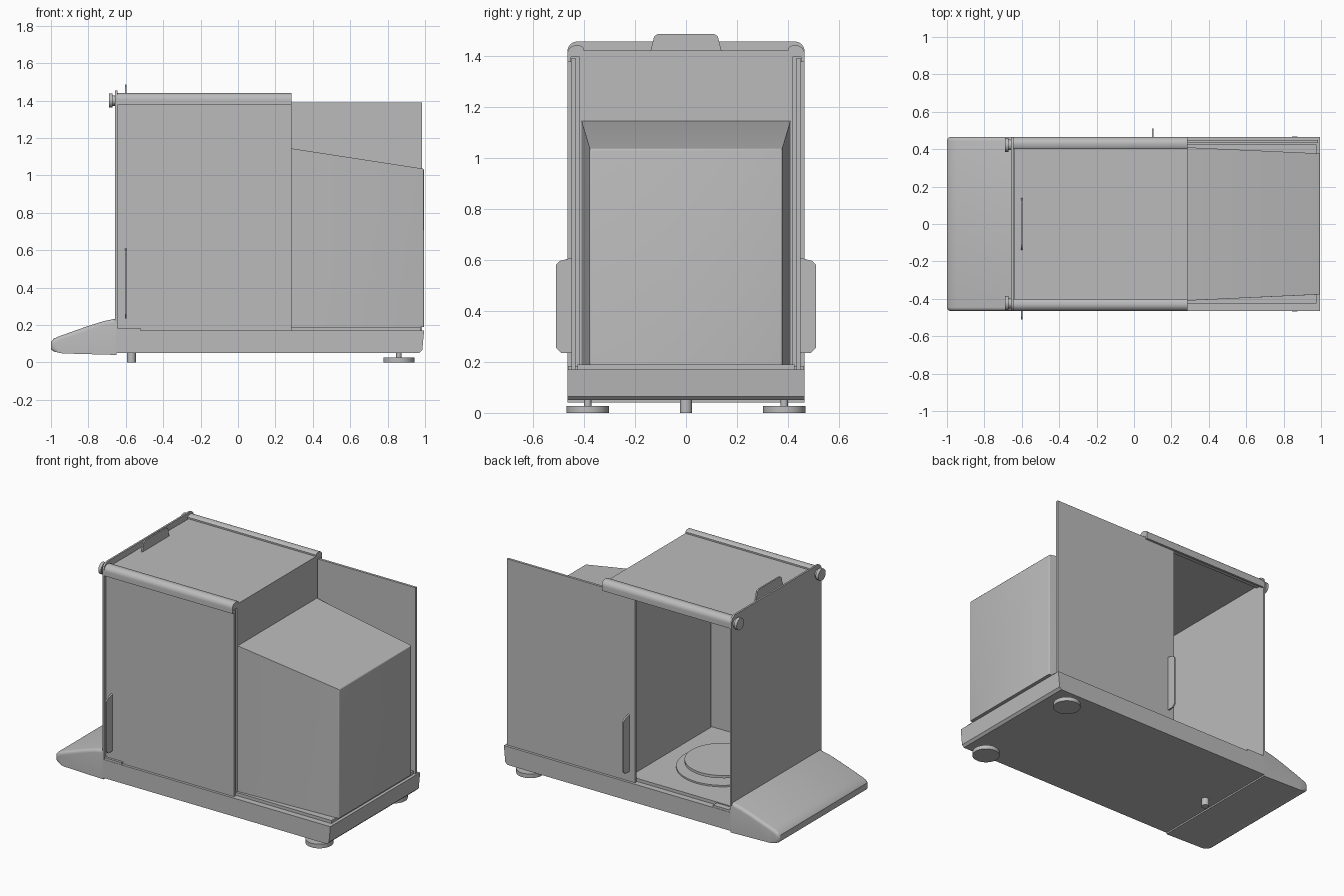
import bpy
import bmesh
import math
from mathutils import Matrix

cube = bpy.data.objects.get("Cube")
if cube:
    bpy.data.objects.remove(cube, do_unlink=True)

GREY = bpy.data.materials.new("plain_grey")
GREY.use_nodes = True
GREY.diffuse_color = (0.5, 0.5, 0.5, 1)
GREY.node_tree.nodes["Principled BSDF"].inputs["Base Color"].default_value = (0.5, 0.5, 0.5, 1)


def finish(name, bm, smooth=False):
    bmesh.ops.recalc_face_normals(bm, faces=bm.faces)
    mesh = bpy.data.meshes.new(name)
    bm.to_mesh(mesh)
    bm.free()
    mesh.materials.append(GREY)
    obj = bpy.data.objects.new(name, mesh)
    bpy.context.collection.objects.link(obj)
    if smooth:
        bpy.ops.object.select_all(action="DESELECT")
        obj.select_set(True)
        bpy.context.view_layer.objects.active = obj
        bpy.ops.object.shade_smooth_by_angle(angle=math.radians(35))
    return obj


def box(name, x, y, z):
    """Box from (min, max) pairs."""
    bm = bmesh.new()
    bmesh.ops.create_cube(bm, size=1)
    for v in bm.verts:
        v.co = [r[0] if c < 0 else r[1] for c, r in zip(v.co, (x, y, z))]
    return finish(name, bm)


def prism_mesh(points, axis, lo, hi):
    """Profile in the two remaining axes, extruded along axis."""
    bm = bmesh.new()

    def place(p, d):
        co = list(p)
        co.insert(axis, d)
        return bm.verts.new(co)
    face = bm.faces.new([place(p, lo) for p in points])
    new = bmesh.ops.extrude_face_region(bm, geom=[face])["geom"]
    for v in new:
        if isinstance(v, bmesh.types.BMVert):
            v.co[axis] = hi
    return bm


def prism(name, points, axis, lo, hi, smooth=False):
    return finish(name, prism_mesh(points, axis, lo, hi), smooth)


def disc(name, x, y, z, radius, depth, along_x=False):
    bm = bmesh.new()
    bmesh.ops.create_cone(bm, cap_ends=True, segments=48, radius1=radius, radius2=radius, depth=depth)
    if along_x:
        bmesh.ops.rotate(bm, verts=bm.verts, matrix=Matrix.Rotation(math.pi / 2, 3, "Y"))
    bmesh.ops.translate(bm, verts=bm.verts, vec=(x, y, z))
    return finish(name, bm, True)


def arc(cy, cz, r, start, end, steps=8):
    angles = [math.radians(start + (end - start) * i / steps) for i in range(steps + 1)]
    return [(cy + r * math.cos(a), cz + r * math.sin(a)) for a in angles]


# Base tray and raised floor
prism("base", [(-0.655, 0.05), (0.97, 0.05), (0.985, 0.065), (0.995, 0.17), (-0.655, 0.17)],
      1, -0.465, 0.465)
box("floor", (-0.645, 0.975), (-0.425, 0.425), (0.165, 0.19))

# Sloping front nose with rounded long edges
nose = prism_mesh([(-0.65, 0.235), (-0.72, 0.22), (-0.80, 0.195), (-0.95, 0.142), (-0.985, 0.127),
                   (-1.0, 0.11), (-1.0, 0.07), (-0.985, 0.058), (-0.94, 0.048), (-0.65, 0.04)],
                  1, -0.465, 0.465)
long_edges = [e for e in nose.edges
              if abs(e.verts[0].co.y - e.verts[1].co.y) < 0.01
              and min(v.co.x for v in e.verts) < -0.66 and max(v.co.z for v in e.verts) > 0.06]
bmesh.ops.bevel(nose, geom=long_edges, offset=0.025, segments=4, profile=0.5,
                affect="EDGES", clamp_overlap=True)
finish("front_nose", nose, True)

# Front pane with rounded top corners
prism("front_pane", [(-0.465, 0.05), (0.465, 0.05)] + arc(0.425, 1.415, 0.04, 0, 90)
      + arc(-0.425, 1.415, 0.04, 90, 180), 0, -0.657, -0.645)

# Rear column of the chamber and tapered electronics housing
box("rear_column", (0.11, 0.285), (-0.418, 0.418), (0.18, 1.405))
housing = prism_mesh([(0.28, 0.19), (0.995, 0.19), (0.995, 1.035), (0.28, 1.145)], 1, -0.41, 0.41)
for v in housing.verts:
    if v.co.x > 0.9:
        v.co.y *= 0.92
rear_edges = [e for e in housing.edges if all(v.co.x > 0.9 and v.co.z > 0 for v in e.verts)
              and max(v.co.z for v in e.verts) > 0.5]
bmesh.ops.bevel(housing, geom=rear_edges, offset=0.008, segments=3, profile=0.5, affect="EDGES")
finish("electronics_housing", housing, True)

# Top sliding panel and its grip
box("top_panel", (-0.64, 0.285), (-0.41, 0.41), (1.403, 1.42))
prism("top_grip", [(-0.14, 1.415), (0.14, 1.415), (0.125, 1.475), (0.11, 1.485),
                   (-0.11, 1.485), (-0.125, 1.475)], 0, -0.605, -0.595)

# Paired parts: the left door is slid open, the right one is shut
for side, s, slide in (("left", 1, 0.7), ("right", -1, 0)):
    def across(lo, hi):
        return sorted((s * lo, s * hi))

    box(side + "_door", (-0.645 + slide, 0.285 + slide), across(0.432, 0.448), (0.17, 1.39))
    grip = [(0.44, 0.235), (0.49, 0.235), (0.51, 0.255), (0.51, 0.58), (0.495, 0.595), (0.44, 0.61)]
    prism(side + "_door_grip", [(s * y, z) for y, z in grip], 0, -0.605 + slide, -0.595 + slide)

    # Curved top rail
    rail = ([(0.45, 1.395), (0.45, 1.375), (0.465, 1.375)] + arc(0.43, 1.405, 0.035, 0, 90)
            + [(0.41, 1.438), (0.40, 1.43), (0.40, 1.395)])
    prism(side + "_top_rail", [(s * y, z) for y, z in rail], 0, -0.65, 0.285, True)

    # Locking knob on the front pane
    disc(side + "_knob", -0.68, s * 0.423, 1.4, 0.038, 0.02, True)
    disc(side + "_knob_neck", -0.662, s * 0.423, 1.4, 0.028, 0.02, True)

    # Guide strip at the front of the door track
    box(side + "_track_stop", (-0.65, -0.52), across(0.425, 0.463), (0.165, 0.184))

    # Rear levelling foot
    disc(side + "_rear_foot", 0.86, s * 0.385, 0.0135, 0.083, 0.027)
    disc(side + "_rear_foot_stem", 0.86, s * 0.385, 0.04, 0.014, 0.04)

disc("front_foot", -0.57, 0, 0.03, 0.024, 0.06)

# Weighing pan with draught ring
disc("draught_ring", -0.27, 0, 0.194, 0.28, 0.012)
disc("pan_support", -0.27, 0, 0.21, 0.05, 0.04)
disc("weighing_pan", -0.27, 0, 0.232, 0.23, 0.018)
